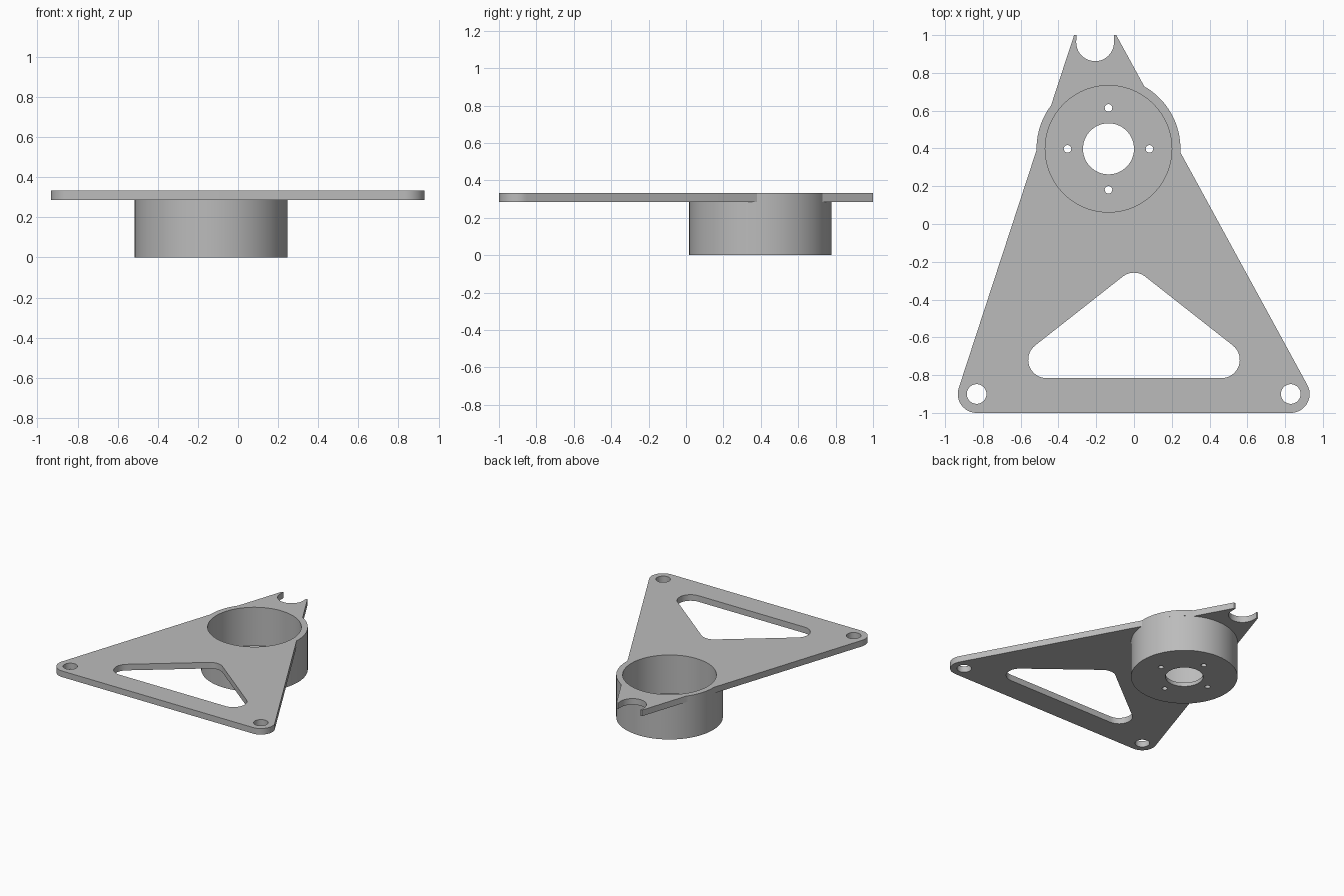
import bpy, bmesh
from math import sin, cos, radians, pi

cube = bpy.data.objects.get("Cube")
if cube:
    bpy.data.objects.remove(cube, do_unlink=True)

grey = bpy.data.materials.new("plain grey")
grey.use_nodes = True
colour = (0.5, 0.5, 0.5, 1)
grey.diffuse_color = colour
grey.node_tree.nodes["Principled BSDF"].inputs["Base Color"].default_value = colour

HUB = (-0.135, 0.398)
OUTER, INNER, BORE = 0.381, 0.335, 0.135
LOW, TOP, FLOOR = 0.285, 0.333, 0.03


def arc(centre, r, start, end, steps=16):
    """Points along an arc, angles in degrees."""
    angles = [radians(start + (end - start) * i / steps) for i in range(steps + 1)]
    return [(centre[0] + r * cos(a), centre[1] + r * sin(a)) for a in angles]


def circle(centre, r, steps=48):
    return arc(centre, r, 0, 360, steps)[:-1]


def activate(obj):
    bpy.ops.object.select_all(action='DESELECT')
    obj.select_set(True)
    bpy.context.view_layer.objects.active = obj


def slab(name, loops, z0, z1):
    """Flat plate from an outline and its holes."""
    curve = bpy.data.curves.new(name, 'CURVE')
    curve.dimensions = '2D'
    curve.fill_mode = 'BOTH'
    curve.extrude = (z1 - z0) / 2
    for loop in loops:
        spline = curve.splines.new('POLY')
        spline.points.add(len(loop) - 1)
        for point, (x, y) in zip(spline.points, loop):
            point.co = (x, y, 0, 1)
        spline.use_cyclic_u = True
    obj = bpy.data.objects.new(name, curve)
    bpy.context.collection.objects.link(obj)
    activate(obj)
    bpy.ops.object.convert(target='MESH')
    obj = bpy.context.object
    bm = bmesh.new()
    bm.from_mesh(obj.data)
    bmesh.ops.remove_doubles(bm, verts=bm.verts, dist=0.0001)
    bmesh.ops.translate(bm, verts=bm.verts, vec=(0, 0, (z0 + z1) / 2))
    bmesh.ops.recalc_face_normals(bm, faces=bm.faces)
    bm.to_mesh(obj.data)
    bm.free()
    return obj


def finish(obj):
    obj.data.materials.clear()
    obj.data.materials.append(grey)
    activate(obj)
    bpy.ops.object.shade_smooth_by_angle(angle=radians(30))


# Plate outline: rounded front corners, hub bulges and open slot at the back
left_foot, right_foot, slot = (-0.833, -0.9), (0.83, -0.9), (-0.206, 0.962)
outline = (arc(right_foot, 0.1, -90, 28.7)
           + arc(HUB, OUTER, -2.8, 60.2, 24)
           + [(-0.094, 1.0), (-0.107, 1.0)]
           + arc(slot, 0.1, 0, -180, 24)
           + [(-0.305, 1.0), (-0.317, 1.0)]
           + arc(HUB, OUTER, 143, 181)
           + arc(left_foot, 0.1, 161.9, 270))

# Rounded triangular window
window = (arc((0.463, -0.719), 0.097, -90, 51.8)
          + arc((0, -0.355), 0.097, 51.8, 128.2)
          + arc((-0.463, -0.719), 0.097, 128.2, 270))

plate = slab("mounting_plate",
             [outline, window, circle(left_foot, 0.052), circle(right_foot, 0.052),
              circle(HUB, INNER, 96)], LOW, TOP)
finish(plate)

# Cup under the plate, turned from a wall and floor profile
profile = [(BORE, 0), (OUTER, 0), (OUTER, LOW), (INNER, LOW), (INNER, FLOOR), (BORE, FLOOR)]
bm = bmesh.new()
verts = [bm.verts.new((HUB[0] + r, HUB[1], z)) for r, z in profile]
edges = [bm.edges.new((v, verts[i - 1])) for i, v in enumerate(verts)]
bmesh.ops.spin(bm, geom=verts + edges, cent=(*HUB, 0), axis=(0, 0, 1),
               angle=2 * pi, steps=96, use_merge=True)
bmesh.ops.remove_doubles(bm, verts=bm.verts, dist=0.0001)
bmesh.ops.recalc_face_normals(bm, faces=bm.faces)
mesh = bpy.data.meshes.new("bearing_cup")
bm.to_mesh(mesh)
bm.free()
cup = bpy.data.objects.new("bearing_cup", mesh)
bpy.context.collection.objects.link(cup)

# Four screw holes drilled through the cup floor
for i, (x, y) in enumerate(circle(HUB, 0.217, 4)):
    drill = slab(f"screw_hole_cutter_{i}", [circle((x, y), 0.02, 24)], -0.05, 0.1)
    drill.hide_render = True
    cut = cup.modifiers.new("screw_hole", 'BOOLEAN')
    cut.operation, cut.solver, cut.object = 'DIFFERENCE', 'EXACT', drill
    activate(cup)
    bpy.ops.object.modifier_apply(modifier=cut.name)
    bpy.data.objects.remove(drill, do_unlink=True)
finish(cup)
